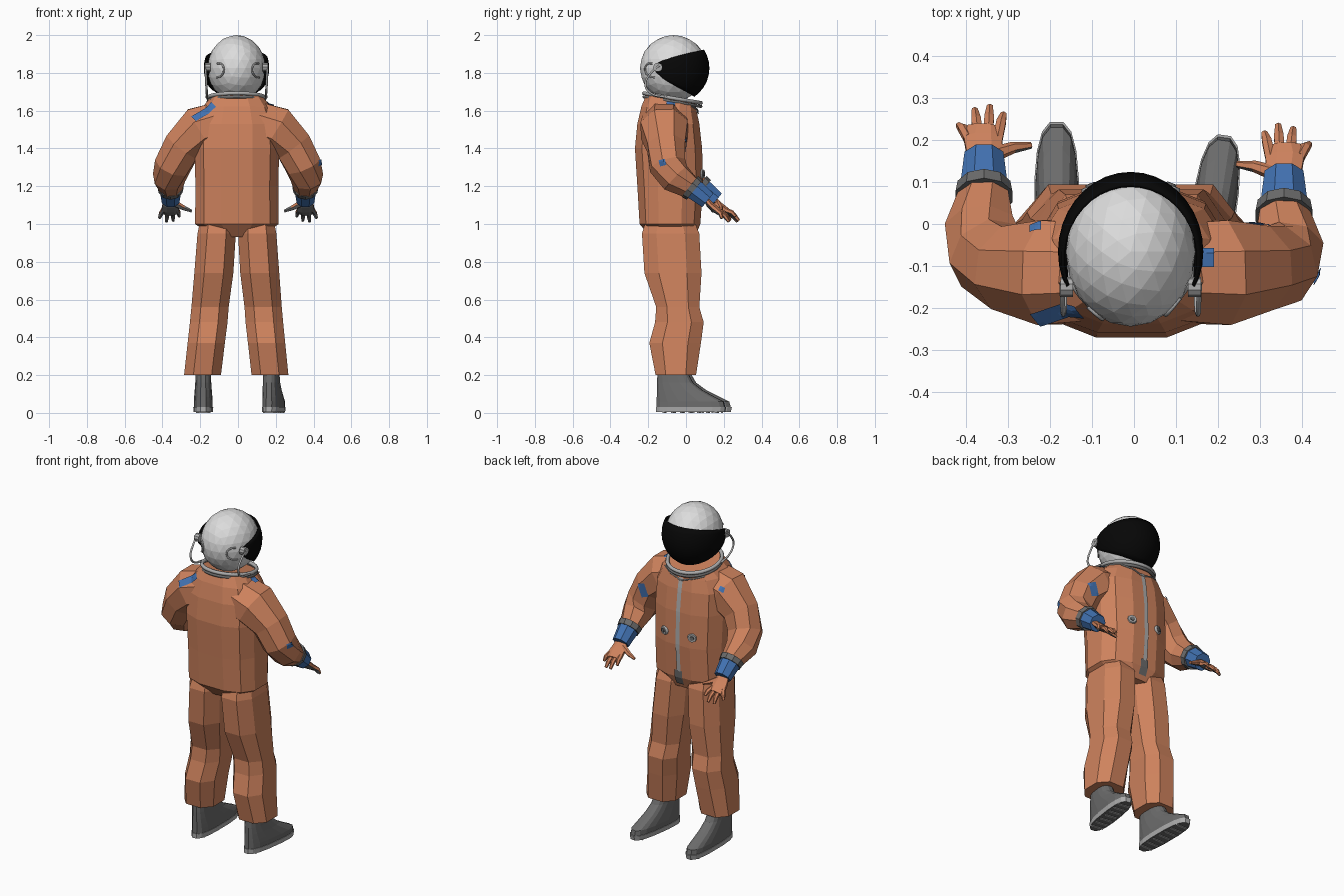
import bpy, bmesh, math
from mathutils import Vector, Matrix
from mathutils.bvhtree import BVHTree

if "Cube" in bpy.data.objects:
    bpy.data.objects.remove(bpy.data.objects["Cube"])


def material(name, rgb):
    m = bpy.data.materials.new(name)
    m.use_nodes = True
    m.diffuse_color = (*rgb, 1)
    m.node_tree.nodes["Principled BSDF"].inputs["Base Color"].default_value = (*rgb, 1)
    return m


ORANGE = material("suit orange", (0.62, 0.225, 0.11))
WHITE = material("helmet white", (0.72, 0.72, 0.72))
BLACK = material("visor black", (0.002, 0.002, 0.002))
DARK = material("boot grey", (0.15, 0.15, 0.15))
LIGHT = material("trim grey", (0.42, 0.42, 0.42))
BLUE = material("cuff blue", (0.055, 0.17, 0.45))


def finish(name, bm, *mats):
    bmesh.ops.recalc_face_normals(bm, faces=bm.faces)
    me = bpy.data.meshes.new(name)
    bm.to_mesh(me)
    bm.free()
    for m in mats:
        me.materials.append(m)
    ob = bpy.data.objects.new(name, me)
    bpy.context.collection.objects.link(ob)
    return ob


def skin(bm, rings):
    """Join matching rings of points and cap both ends."""
    rows = [[bm.verts.new(p) for p in r] for r in rings]
    n = len(rows[0])
    for a, b in zip(rows, rows[1:]):
        for i in range(n):
            bm.faces.new((a[i], a[(i + 1) % n], b[(i + 1) % n], b[i]))
    bm.faces.new(rows[0])
    bm.faces.new(rows[-1])


def level_ring(z, xc, rx, back, front, n=10, p=0.8, tilt=0.0):
    pts = []
    for i in range(n):
        a = 2 * math.pi * (i + 0.5) / n
        c, s = math.cos(a), math.sin(a)
        y = math.copysign(abs(s) ** p, s) * (front - back) / 2
        pts.append(Vector((xc + math.copysign(abs(c) ** p, c) * rx,
                           (front + back) / 2 + y, z - tilt * y)))
    return pts


def tube(bm, path, radii, n=8, ref=(1, 0, 0), flat=1.0):
    path = [Vector(p) for p in path]
    rings = []
    for i, c in enumerate(path):
        t = (path[min(i + 1, len(path) - 1)] - path[max(i - 1, 0)]).normalized()
        u = Vector(ref) - t * t.dot(Vector(ref))
        u.normalize()
        v = t.cross(u) * flat
        ang = [2 * math.pi * (k + 0.5) / n for k in range(n)]
        rings.append([c + radii[i] * (u * math.cos(a) + v * math.sin(a)) for a in ang])
    skin(bm, rings)


def wire(name, pts, r, mat, cyclic=False):
    cu = bpy.data.curves.new(name, 'CURVE')
    cu.dimensions = '3D'
    cu.bevel_depth, cu.bevel_resolution, cu.resolution_u = r, 1, 4
    sp = cu.splines.new('BEZIER')
    sp.bezier_points.add(len(pts) - 1)
    for b, p in zip(sp.bezier_points, pts):
        b.co = p
        b.handle_left_type = b.handle_right_type = 'AUTO'
    sp.use_cyclic_u = cyclic
    cu.materials.append(mat)
    ob = bpy.data.objects.new(name, cu)
    bpy.context.collection.objects.link(ob)


# Torso
bm = bmesh.new()
skin(bm, [level_ring(z, -0.006, rx, b, f, 12, 0.75, t) for z, rx, b, f, t in (
    (0.93, 0.12, -0.19, 0.05, 0), (1.0, 0.227, -0.25, 0.08, 0),
    (1.2, 0.225, -0.262, 0.095, 0), (1.4, 0.23, -0.275, 0.09, 0),
    (1.53, 0.225, -0.262, 0.075, 0), (1.61, 0.19, -0.24, 0.06, 0.08),
    (1.66, 0.145, -0.215, 0.055, 0.17))])
suit = [finish("torso", bm, ORANGE)]

# Sleeves, cuffs, gloves
for side, s, dy in (("left", 1, -0.045), ("right", -1, 0.0)):
    bm = bmesh.new()
    arm = [(0.1, -0.115, 1.53), (0.2, -0.115, 1.5), (0.295, -0.105, 1.41),
           (0.345, -0.075 + dy / 2, 1.31), (0.365, -0.01 + dy, 1.245), (0.355, 0.08 + dy, 1.185)]
    tube(bm, [(s * x, y, z) for x, y, z in arm], (0.125, 0.135, 0.108, 0.1, 0.088, 0.06),
         ref=(s, 0, 1))
    suit.append(finish(side + "_sleeve", bm, ORANGE))

    def at(x, y, z):
        return Vector((s * (0.357 + x), 0.15 + dy + y, 1.13 + z))

    bm = bmesh.new()
    tube(bm, [at(0, -0.085, 0.07), at(0, -0.06, 0.05)], (0.071, 0.066), 10)
    finish(side + "_cuff_ring", bm, DARK)
    bm = bmesh.new()
    tube(bm, [at(0, -0.07, 0.06), at(0, 0.01, -0.005)], (0.061, 0.05), 8)
    finish(side + "_cuff", bm, BLUE)

    bm = bmesh.new()
    tube(bm, [at(0, -0.01, 0.01), at(0, 0.025, -0.03), at(0.002, 0.055, -0.055),
              at(0, 0.08, -0.072)], (0.034, 0.046, 0.05, 0.042), 8, flat=0.42)
    for bx, tx, ty, tz in ((0.037, 0.06, 0.085, -0.1), (0.014, 0.022, 0.122, -0.118),
                           (-0.01, -0.014, 0.13, -0.113), (-0.033, -0.047, 0.112, -0.09)):
        base, tip = at(bx, 0.055, -0.055), at(tx, ty, tz)
        tube(bm, [base, base.lerp(tip, 0.6) + Vector((0, 0.005, 0.006)), tip],
             (0.014, 0.013, 0.008), 6)
    tube(bm, [at(-0.02, 0.015, -0.02), at(-0.07, 0.032, -0.045), at(-0.112, 0.037, -0.062)],
         (0.019, 0.014, 0.008), 6, ref=(0, 0, 1))
    bmesh.ops.recalc_face_normals(bm, faces=bm.faces)
    for f in bm.faces:
        f.material_index = int(f.normal.dot(Vector((0, -0.7, -0.7))) > 0.25)
    finish(side + "_glove", bm, ORANGE, DARK)

# Trouser legs
LEG = ((1.02, 0.11, 0.095, -0.22, 0.05), (0.95, 0.113, 0.108, -0.243, 0.08),
       (0.74, 0.128, 0.11, -0.23, 0.092), (0.56, 0.148, 0.105, -0.165, 0.078),
       (0.48, 0.155, 0.106, -0.172, 0.102), (0.37, 0.168, 0.105, -0.203, 0.088),
       (0.2, 0.188, 0.104, -0.168, 0.06))
for side, s, k in (("left", 1, 0.9), ("right", -1, 1.0)):
    bm = bmesh.new()
    skin(bm, [level_ring(z, s * x * k, rx, b, f, 8, 0.8) for z, x, rx, b, f in LEG])
    suit.append(finish(side + "_trouser_leg", bm, ORANGE))

# Boots with pale soles and tread bars
for side, x, yaw, ln in (("left", 0.163, -8, 0.93), ("right", -0.184, 0, 1.0)):
    place = Matrix.Translation((x, -0.16, 0)) @ Matrix.Rotation(math.radians(yaw), 4, 'Z')

    def boot_ring(z, w, back, front):
        return [place @ p for p in level_ring(z, 0, w, back, front * ln, 16, 0.75)]

    bm = bmesh.new()
    skin(bm, [boot_ring(*r) for r in ((0.03, 0.051, 0.003, 0.4), (0.06, 0.051, 0.004, 0.392),
                                      (0.085, 0.049, 0.005, 0.34), (0.12, 0.046, 0.006, 0.27),
                                      (0.16, 0.043, 0.007, 0.215), (0.22, 0.041, 0.01, 0.18))])
    finish(side + "_boot", bm, DARK)
    bm = bmesh.new()
    skin(bm, [boot_ring(0.004, 0.051, 0, 0.4), boot_ring(0.032, 0.054, 0, 0.406)])
    bm.normal_update()
    for f in bm.faces:
        f.material_index = int(abs(f.normal.z) > 0.9 and f.calc_center_median().z < 0.01)
    finish(side + "_sole", bm, LIGHT, DARK)
    bm = bmesh.new()
    for i in range(7):
        m = place @ Matrix.Translation((0, (0.05 + i * 0.05) * ln, 0.004))
        bmesh.ops.create_cube(bm, size=1, matrix=m @ Matrix.Diagonal((0.075, 0.012, 0.008, 1)))
    finish(side + "_tread", bm, LIGHT)

# Helmet shell
HC = Vector((-0.008, -0.066, 1.825))
bm = bmesh.new()
bmesh.ops.create_icosphere(bm, subdivisions=3, radius=1)
for v in bm.verts:
    v.co = HC + Vector((v.co.x * 0.154, v.co.y * 0.178, v.co.z * 0.175))
helmet = finish("helmet_shell", bm, WHITE)

# Visor: a fan-shaped band wrapped round the face
bm = bmesh.new()
NU, NV = 24, 8
grid = []
for i in range(NU + 1):
    u = 2 * i / NU - 1
    k = math.cos(u * math.pi / 2) ** 0.8 if abs(u) < 1 else 0
    lo, hi = math.radians(-6 - 49 * k), math.radians(7 + 25 * k)
    a = math.radians(120) * u
    row = []
    for j in range(NV + 1):
        e = lo + (hi - lo) * j / NV
        row.append(bm.verts.new(HC + Vector((0.169 * math.sin(a) * math.cos(e),
                                             0.186 * math.cos(a) * math.cos(e),
                                             0.182 * math.sin(e)))))
    grid.append(row)
for a, b in zip(grid, grid[1:]):
    for j in range(NV):
        bm.faces.new((a[j], b[j], b[j + 1], a[j + 1]))
visor = finish("visor", bm, BLACK)
for f in visor.data.polygons:
    f.use_smooth = True
thick = visor.modifiers.new("thickness", 'SOLIDIFY')
thick.thickness, thick.offset = 0.008, 0

# Neck ring, side tubes and hinges
for name, z, r, mat in (("neck_ring", 1.667, 0.011, LIGHT), ("neck_ring_lower", 1.648, 0.009, DARK)):
    wire(name, level_ring(z, -0.008, 0.15, -0.222, 0.078, 16, 1, 0.17), r, mat, True)
for side, s in (("left", 1), ("right", -1)):
    wire(side + "_helmet_tube", [(HC.x + s * x, y, z) for x, y, z in (
        (0.164, -0.14, 1.84), (0.162, -0.185, 1.8), (0.16, -0.215, 1.74),
        (0.157, -0.19, 1.695), (0.158, -0.1, 1.67))], 0.006, LIGHT)
    bm = bmesh.new()
    m = Matrix.Translation((HC.x + s * 0.152, -0.15, 1.83)) @ Matrix.Rotation(math.pi / 2, 4, 'Y')
    bmesh.ops.create_cone(bm, cap_ends=True, segments=10, radius1=0.024, radius2=0.024,
                          depth=0.03, matrix=m)
    finish(side + "_visor_hinge", bm, LIGHT)


def surface(objects):
    verts, polys = [], []
    for ob in objects:
        o = len(verts)
        verts += [v.co.copy() for v in ob.data.vertices]
        polys += [[o + i for i in p.vertices] for p in ob.data.polygons]
    return BVHTree.FromPolygons(verts, polys)


SUIT, SHELL = surface(suit), surface([helmet])


def patch(name, centre, aim, w, h, mat, nu=4, nv=4, turn=0.0):
    """Lay a thin plate on the suit by projecting a grid along aim."""
    aim = Vector(aim).normalized()
    frame = aim.to_track_quat('-Z', 'Y').to_matrix() @ Matrix.Rotation(math.radians(turn), 3, 'Z')
    bm = bmesh.new()
    rows = []
    for j in range(nv + 1):
        row = []
        for i in range(nu + 1):
            p = Vector(centre) + frame @ Vector(((i / nu - 0.5) * w, (j / nv - 0.5) * h, 0))
            hit = SUIT.ray_cast(p - aim * 0.12, aim, 0.4)[0]
            row.append(bm.verts.new(hit - aim * 0.006) if hit else None)
        rows.append(row)
    for a, b in zip(rows, rows[1:]):
        for i in range(nu):
            quad = (a[i], a[i + 1], b[i + 1], b[i])
            if all(quad):
                bm.faces.new(quad)
    finish(name, bm, mat)


# Zip, gusset and blue badges
patch("front_zip", (-0.01, 0.1, 1.32), (0, -1, 0), 0.026, 0.56, LIGHT, 2, 20)
patch("crotch_gusset", (-0.006, 0.1, 1.0), (0, -1, 0), 0.05, 0.09, DARK, 4, 6)
patch("back_shoulder_badge", (-0.185, -0.24, 1.61), (0.1, 0.8, -0.6), 0.13, 0.045, BLUE, 8, 4, 38)
patch("shoulder_top_badge", (0.172, -0.08, 1.64), (0, 0, -1), 0.036, 0.045, BLUE)
patch("sleeve_badge", (0.43, -0.125, 1.325), (-1, 0, 0), 0.034, 0.034, BLUE, turn=15)
patch("chest_badge", (-0.235, 0.0, 1.57), (0, -0.6, -0.8), 0.028, 0.028, BLUE)
patch("inner_sleeve_badge", (0.285, 0.02, 1.42), (0.2, -1, -0.1), 0.05, 0.08, BLUE, turn=20)

# Chest hose ports
for side, x in (("left", 0.085), ("right", -0.1)):
    hit, nor = SUIT.ray_cast(Vector((x, 0.3, 1.265)), Vector((0, -1, 0)))[:2]
    rot = nor.to_track_quat('Z', 'Y').to_matrix().to_4x4()
    for part, r, d, mat in (("port", 0.029, 0.016, LIGHT), ("port_core", 0.015, 0.026, DARK)):
        bm = bmesh.new()
        bmesh.ops.create_cone(bm, cap_ends=True, segments=12, radius1=r, radius2=r * 0.8, depth=d,
                              matrix=Matrix.Translation(hit) @ rot)
        finish(f"{side}_{part}", bm, mat)

# Neck cord down to the zip, and hooks behind the helmet
cord = []
for i in range(9):
    u = i / 4 - 1
    hit = SUIT.ray_cast(Vector((-0.01 + 0.13 * u, 0.3, 1.585 + 0.04 * abs(u))), Vector((0, -1, 0)))[0]
    if hit:
        cord.append(hit + Vector((0, 0.005, 0)))
wire("neck_cord", cord, 0.004, LIGHT)
for side, s in (("left", 1), ("right", -1)):
    pts = []
    for x, z in ((0.11, 1.85), (0.085, 1.845), (0.075, 1.815), (0.088, 1.785), (0.112, 1.775)):
        hit = SHELL.ray_cast(Vector((s * x, -0.5, z)), Vector((0, 1, 0)))[0]
        if hit:
            pts.append(hit + Vector((0, -0.003, 0)))
    wire(side + "_helmet_hook", pts, 0.005, LIGHT)
